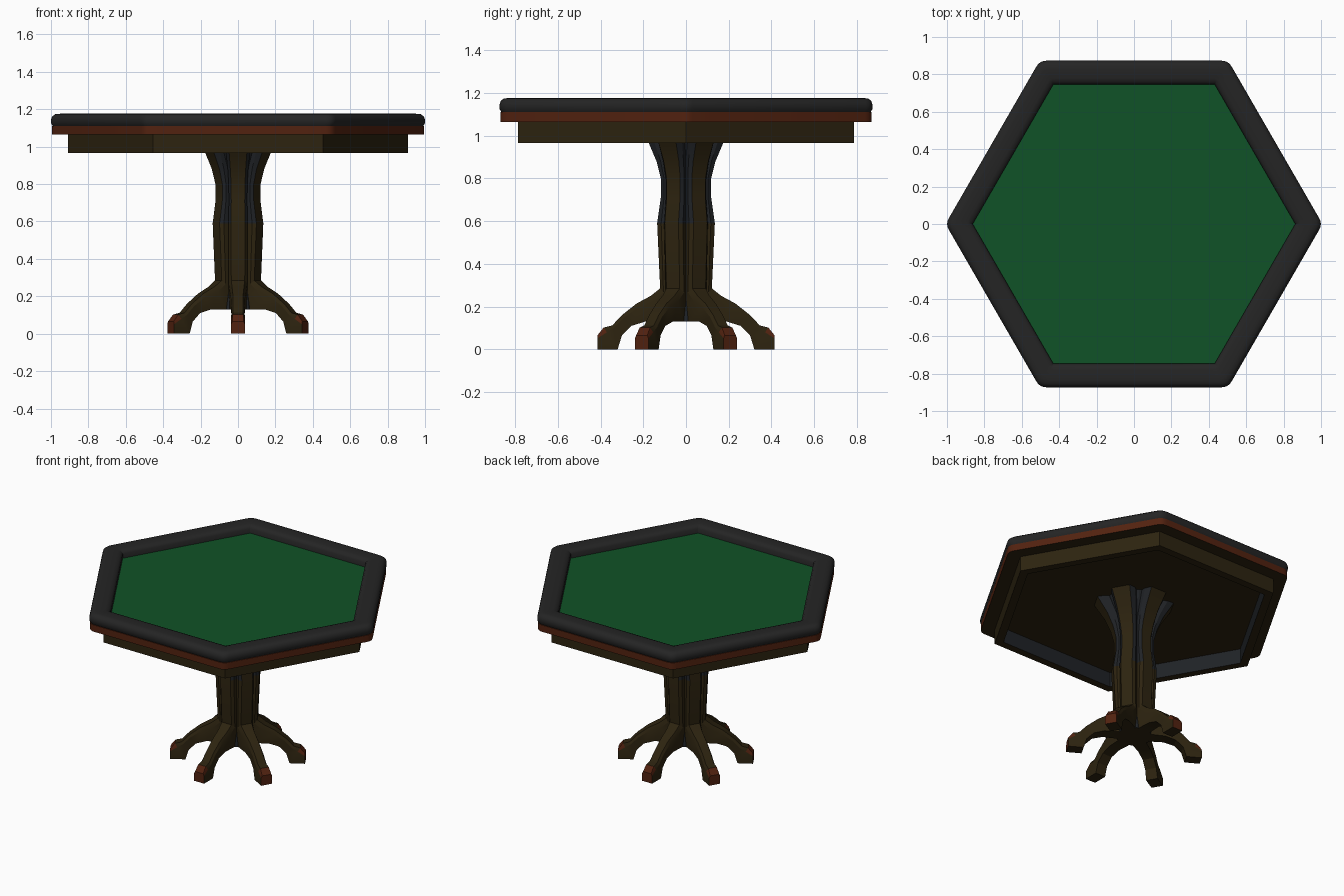
import bpy, bmesh
from math import radians, cos, sin, pi
from mathutils import Vector

cube = bpy.data.objects.get("Cube")
if cube:
    bpy.data.objects.remove(cube)


def material(name, rgb):
    m = bpy.data.materials.new(name)
    m.use_nodes = True
    m.diffuse_color = (*rgb, 1)
    bsdf = m.node_tree.nodes["Principled BSDF"]
    bsdf.inputs["Base Color"].default_value = (*rgb, 1)
    bsdf.inputs["Roughness"].default_value = 0.8
    return m


FELT = material("green felt", (0.005, 0.085, 0.02))
RAIL = material("charcoal leather", (0.018, 0.018, 0.018))
OLIVE = material("dark olive wood", (0.026, 0.017, 0.005))
RED = material("reddish wood", (0.085, 0.016, 0.005))
SLATE = material("dark slate", (0.014, 0.016, 0.019))


def loft(name, loops, mats, rule=None, closed=False, caps=True, smooth=None):
    """Skin a list of equal-length point loops; rule(normal, centre) picks the material."""
    bm = bmesh.new()
    rings = [[bm.verts.new(p) for p in loop] for loop in loops]
    pairs = list(zip(rings, rings[1:]))
    if closed:
        pairs.append((rings[-1], rings[0]))
    for a, b in pairs:
        n = len(a)
        for i in range(n):
            j = (i + 1) % n
            bm.faces.new((a[i], a[j], b[j], b[i]))
    if caps and not closed:
        bm.faces.new(rings[0])
        bm.faces.new(rings[-1])
    bmesh.ops.recalc_face_normals(bm, faces=bm.faces)
    bm.normal_update()
    if rule:
        for f in bm.faces:
            f.material_index = rule(f.normal, f.calc_center_median())
    mesh = bpy.data.meshes.new(name)
    bm.to_mesh(mesh)
    bm.free()
    for m in mats:
        mesh.materials.append(m)
    ob = bpy.data.objects.new(name, mesh)
    bpy.context.collection.objects.link(ob)
    if smooth:
        bpy.ops.object.select_all(action='DESELECT')
        ob.select_set(True)
        bpy.context.view_layer.objects.active = ob
        bpy.ops.object.shade_smooth_by_angle(angle=radians(smooth))
    return ob


def hexagon(radius, z, corner=0.0):
    """Hexagon pointing along x, with optionally rounded corners."""
    c = [Vector((radius * cos(k * pi / 3), radius * sin(k * pi / 3), z)) for k in range(6)]
    if not corner:
        return c
    pts = []
    for k in range(6):
        p = c[k]
        a = p + (c[k - 1] - p).normalized() * corner
        b = p + (c[(k + 1) % 6] - p).normalized() * corner
        for t in (0, 0.25, 0.5, 0.75, 1):
            pts.append(a * (1 - t) ** 2 + p * 2 * t * (1 - t) + b * t * t)
    return pts


# Padded rail around the playing surface
rail_profile = [(0.862, 1.11), (0.998, 1.11), (1.008, 1.125), (1.008, 1.145), (1.002, 1.162),
                (0.985, 1.174), (0.96, 1.176), (0.90, 1.176), (0.875, 1.17), (0.862, 1.155)]
loft("padded_rail", [hexagon(r, z, 0.035 if r > 0.89 else 0.002) for r, z in rail_profile],
     [RAIL], closed=True, smooth=50)

# Felt playing surface
loft("felt_surface", [hexagon(0.866, z) for z in (1.105, 1.125)], [FELT])

# Wooden table top, darker underneath
loft("table_top", [hexagon(1.003, z, 0.035) for z in (1.065, 1.11)], [RED, OLIVE],
     rule=lambda n, c: 1 if n.z < -0.5 else 0, smooth=40)

# Hollow apron, slate on the inside
loft("apron", [hexagon(r, z) for r, z in ((0.908, 1.07), (0.908, 0.965), (0.85, 0.965), (0.85, 1.07))],
     [OLIVE, SLATE], closed=True,
     rule=lambda n, c: 1 if abs(n.z) < 0.5 and n.dot(Vector((c.x, c.y, 0))) < 0 else 0)

# Pedestal core between the legs
core_profile = [(0.19, 1.07), (0.14, 0.965), (0.108, 0.88), (0.096, 0.8), (0.095, 0.72),
                (0.102, 0.59), (0.1, 0.28), (0.1, 0.22), (0.11, 0.13)]
core_loops = [[(r * cos(k * pi / 6), r * sin(k * pi / 6), z) for k in range(12)]
              for r, z in core_profile]
loft("pedestal_core", core_loops, [OLIVE, SLATE], smooth=25,
     rule=lambda n, c: 1 if abs(n.z) < 0.9 and (c.z > 0.58 or c.z < 0.23) else 0)

# Leg sections: outer r, outer z, inner r, inner z, face half width, body half width
leg_sections = [
    (0.24, 1.07, 0.05, 1.07, 0.058, 0.078),
    (0.174, 0.965, 0.05, 0.965, 0.047, 0.064),
    (0.138, 0.88, 0.05, 0.88, 0.041, 0.055),
    (0.118, 0.8, 0.05, 0.8, 0.037, 0.05),
    (0.118, 0.71, 0.05, 0.71, 0.036, 0.049),
    (0.135, 0.59, 0.05, 0.59, 0.037, 0.051),
    (0.121, 0.285, 0.05, 0.2, 0.036, 0.05),
    (0.165, 0.25, 0.1, 0.13, 0.032, 0.044),
    (0.23, 0.215, 0.19, 0.13, 0.028, 0.039),
    (0.3, 0.16, 0.255, 0.11, 0.026, 0.036),
    (0.345, 0.112, 0.3, 0.065, 0.026, 0.036),
    (0.385, 0.102, 0.32, 0, 0.028, 0.037),
    (0.415, 0.065, 0.415, 0, 0.03, 0.037),
]


def leg_loop(ro, zo, ri, zi, face, body):
    o, i = Vector((ro, 0, zo)), Vector((ri, 0, zi))
    m = o.lerp(i, 0.22)
    half = [(o, face), (m, body), (i, body)]
    return ([p + Vector((0, w, 0)) for p, w in half] +
            [p - Vector((0, w, 0)) for p, w in reversed(half)])


def leg_colour(n, c):
    if c.x > 0.39 and n.z > -0.5:
        return 1                      # toe
    if c.z > 0.6 and abs(n.y) > 0.4:
        return 2                      # upper flanks
    return 0


leg = loft("leg_1", [leg_loop(*s) for s in leg_sections], [OLIVE, RED, SLATE],
           rule=leg_colour, smooth=25)
leg.rotation_euler.z = radians(30)
for k in range(1, 6):
    copy = bpy.data.objects.new("leg_%d" % (k + 1), leg.data)
    copy.rotation_euler.z = radians(30 + 60 * k)
    bpy.context.collection.objects.link(copy)
